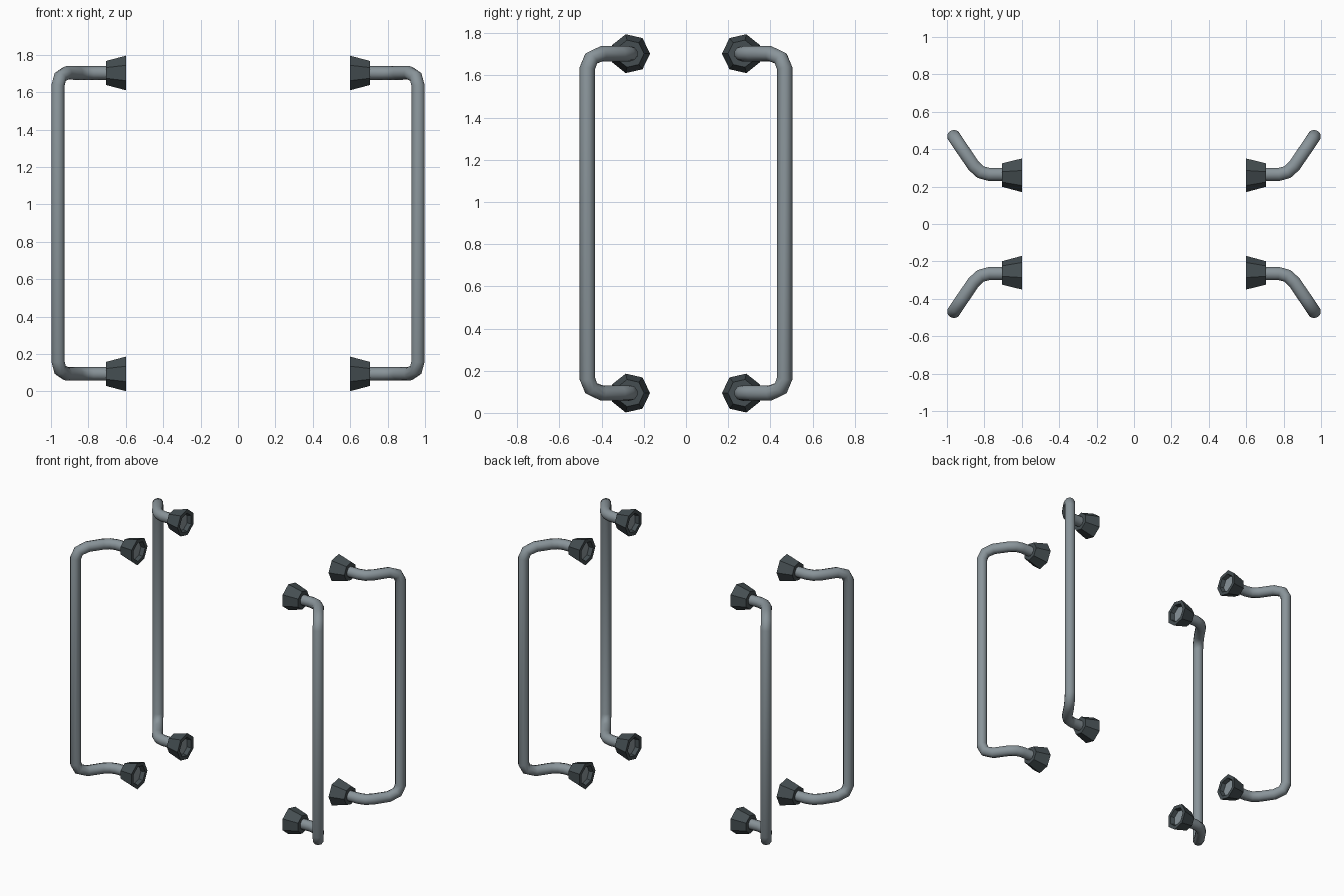
import bpy, bmesh, math
from mathutils import Vector

if "Cube" in bpy.data.objects:
    bpy.data.objects.remove(bpy.data.objects["Cube"])


def material(name, col):
    m = bpy.data.materials.new(name)
    m.diffuse_color = (*col, 1)
    m.use_nodes = True
    m.node_tree.nodes["Principled BSDF"].inputs["Base Color"].default_value = m.diffuse_color
    return m


STEEL = material("brushed steel", (0.25, 0.295, 0.32))
DARK = material("dark metal", (0.058, 0.075, 0.082))
Z_LOW, Z_HIGH = 0.094, 1.703
FOOT_Y = 0.265


def make_object(name, bm, mat):
    bmesh.ops.recalc_face_normals(bm, faces=bm.faces[:])
    me = bpy.data.meshes.new(name)
    bm.to_mesh(me)
    bm.free()
    me.materials.append(mat)
    ob = bpy.data.objects.new(name, me)
    bpy.context.collection.objects.link(ob)
    return ob


def bridge(bm, a, b):
    n = len(a)
    for i in range(n):
        bm.faces.new((a[i], a[(i + 1) % n], b[(i + 1) % n], b[i]))


# bent pipe swept along a path, with parallel-transported rings
def handle(name, sx, sy, r=0.0365, sides=10):
    half = [(0.635, FOOT_Y, 0), (0.775, FOOT_Y, 0), (0.82, 0.277, 0),
            (0.857, 0.311, 0), (0.917, 0.399, 0),
            (0.951, 0.449, 0.022), (0.9635, 0.468, 0.07)]
    pts = [Vector((x, y, Z_LOW + z)) for x, y, z in half]
    pts += [Vector((x, y, Z_HIGH - z)) for x, y, z in reversed(half)]
    pts = [Vector((p.x * sx, p.y * sy, p.z)) for p in pts]
    bm = bmesh.new()
    rings = []
    u, last = Vector((0, 0, 1)), None
    for i, p in enumerate(pts):
        d0 = (p - pts[max(i - 1, 0)]).normalized()
        d1 = (pts[min(i + 1, len(pts) - 1)] - p).normalized()
        t = (d0 + d1).normalized()
        if last is not None:
            u = last.rotation_difference(t) @ u
        u = (u - t * u.dot(t)).normalized()
        last = t
        v = t.cross(u)
        rings.append([bm.verts.new(p + r * (u * math.cos(a) + v * math.sin(a)))
                      for a in (2 * math.pi * k / sides for k in range(sides))])
    for a, b in zip(rings, rings[1:]):
        bridge(bm, a, b)
    bm.faces.new(rings[0])
    bm.faces.new(rings[-1])
    ob = make_object(name, bm, STEEL)
    bpy.ops.object.select_all(action='DESELECT')
    ob.select_set(True)
    bpy.context.view_layer.objects.active = ob
    bpy.ops.object.shade_smooth_by_angle(angle=math.radians(50))


# seven-sided ring of vertices, one corner pointing to the centre line
def ring7(bm, sx, sy, x, r, z):
    return [bm.verts.new((sx * x, sy * (FOOT_Y - r * math.cos(a)), z + r * math.sin(a)))
            for a in (2 * math.pi * k / 7 for k in range(7))]


# hollow tapered mount with a steel plate inside its mouth
def mount(name, sx, sy, z):
    bm = bmesh.new()
    prof = [(0.705, 0.035), (0.705, 0.066), (0.60, 0.0945), (0.60, 0.068), (0.635, 0.058)]
    rings = [ring7(bm, sx, sy, x, r, z) for x, r in prof]
    for a, b in zip(rings, rings[1:]):
        bridge(bm, a, b)
    bm.faces.new(rings[0])
    bm.faces.new(rings[-1])
    make_object(name, bm, DARK)
    bm = bmesh.new()
    a = ring7(bm, sx, sy, 0.628, 0.06, z)
    b = ring7(bm, sx, sy, 0.636, 0.06, z)
    bridge(bm, a, b)
    bm.faces.new(a)
    bm.faces.new(b)
    make_object(name + "_plate", bm, STEEL)


for sx, side in ((-1, "left"), (1, "right")):
    for sy, depth in ((-1, "front"), (1, "back")):
        handle(f"{depth}_{side}_handle", sx, sy)
        mount(f"{depth}_{side}_lower_mount", sx, sy, Z_LOW)
        mount(f"{depth}_{side}_upper_mount", sx, sy, Z_HIGH)
